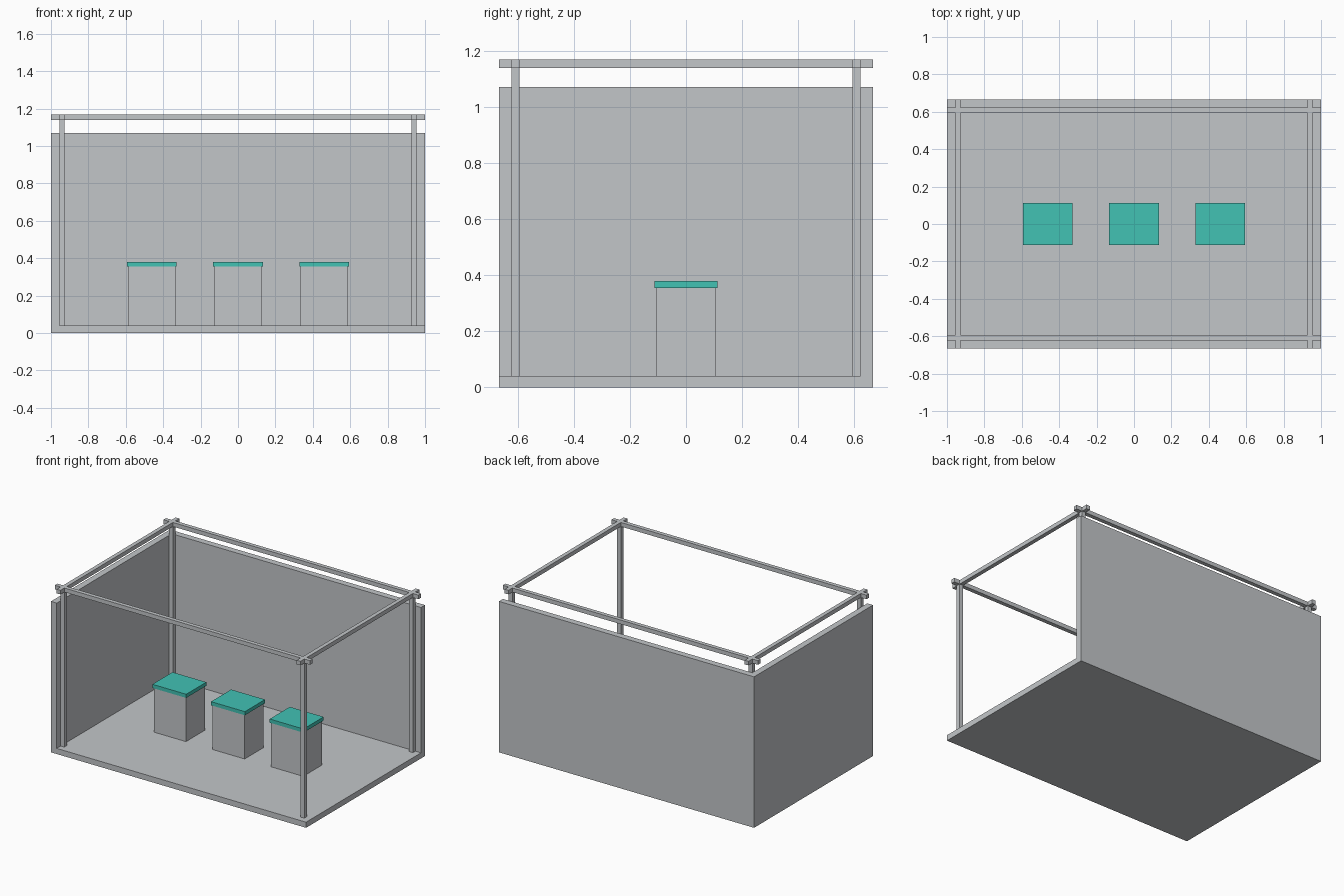
import bpy

cube = bpy.data.objects.get("Cube")
if cube:
    bpy.data.objects.remove(cube, do_unlink=True)


def material(name, rgb):
    m = bpy.data.materials.new(name)
    m.use_nodes = True
    color = (*rgb, 1.0)
    m.diffuse_color = color
    m.node_tree.nodes["Principled BSDF"].inputs["Base Color"].default_value = color
    return m


GREY = material("light grey", (0.545, 0.565, 0.584))
TEAL = material("teal", (0.054, 0.539, 0.456))


def box(name, x, y, z, mat=GREY):
    """Axis-aligned box from (min, max) ranges."""
    ranges = (x, y, z)
    bpy.ops.mesh.primitive_cube_add(size=1)
    ob = bpy.context.object
    ob.name = ob.data.name = name
    size = [hi - lo for lo, hi in ranges]
    mid = [(hi + lo) / 2 for lo, hi in ranges]
    for v in ob.data.vertices:
        v.co = [c * s + m for c, s, m in zip(v.co, size, mid)]
    ob.data.materials.append(mat)
    return ob


def around(center, width):
    return center - width / 2, center + width / 2


HX, HY = 1.0, 0.666          # half footprint
WALL, FLOOR_TOP, WALL_TOP = 0.045, 0.04, 1.07
BEAM_Z = (1.139, 1.168)
BAR = 0.029                  # frame bar thickness
PX, PY = 0.941, 0.608        # frame bar centre lines

# Floor and the two walls
box("floor", (WALL - HX, HX), (-HY, HY - WALL), (0, FLOOR_TOP))
box("back_wall", (-HX, HX), (HY - WALL, HY), (0, WALL_TOP))
box("side_wall", (-HX, WALL - HX), (-HY, HY - WALL), (0, WALL_TOP))

# Corner posts and crossing top beams
for sy, end in ((-1, "front"), (1, "back")):
    box(end + "_beam", (-HX, HX), around(sy * PY, BAR), BEAM_Z)
    for sx, side in ((-1, "right"), (1, "left")):
        box(f"{end}_{side}_post", around(sx * PX, BAR), around(sy * PY, BAR),
            (FLOOR_TOP, BEAM_Z[0]))
for sx, side in ((-1, "right"), (1, "left")):
    box(side + "_beam", around(sx * PX, BAR), (-HY, HY), BEAM_Z)

# Row of three display counters with overhanging tops
for i, place in ((-1, "right"), (0, "middle"), (1, "left")):
    cx = i * 0.46
    box(place + "_counter", around(cx, 0.252), around(0, 0.211), (FLOOR_TOP, 0.354))
    box(place + "_counter_top", around(cx, 0.265), around(0, 0.225), (0.354, 0.38), TEAL)
